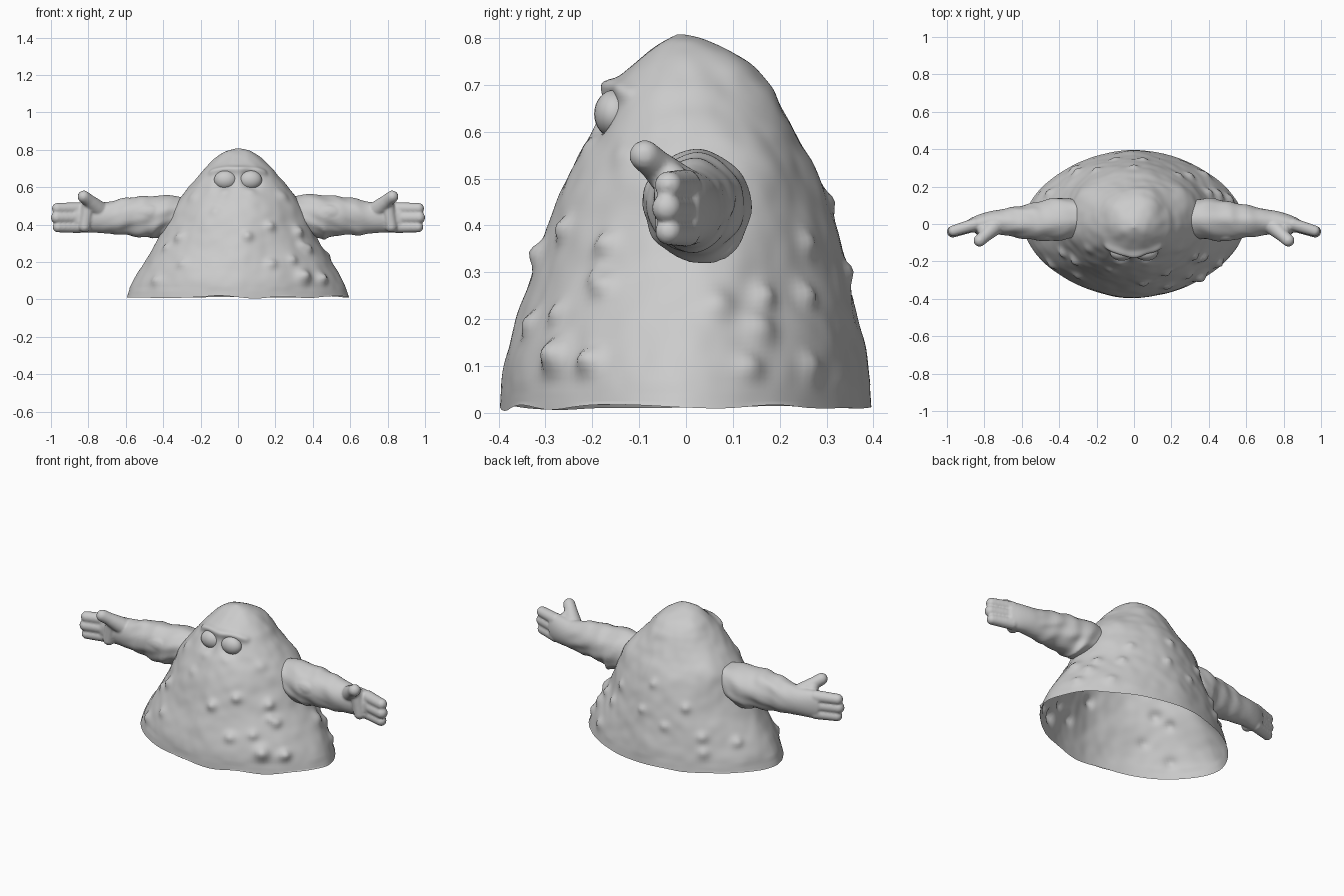
import bpy, bmesh, math
from mathutils import Vector, Matrix, noise

grey = bpy.data.materials.new("clay grey")
grey.diffuse_color = (0.6, 0.6, 0.6, 1)


def finish(bm, name):
    bmesh.ops.recalc_face_normals(bm, faces=bm.faces)
    mesh = bpy.data.meshes.new(name)
    bm.to_mesh(mesh)
    bm.free()
    mesh.materials.append(grey)
    mesh.polygons.foreach_set("use_smooth", [True] * len(mesh.polygons))
    obj = bpy.data.objects.new(name, mesh)
    bpy.context.collection.objects.link(obj)
    return obj


def spline(rows, u):
    """Catmull-Rom sample of a list of tuples, u in 0..1."""
    n = len(rows) - 1
    i = min(int(u * n), n - 1)
    t = u * n - i
    p = [rows[max(0, min(n, i + k))] for k in (-1, 0, 1, 2)]
    return [0.5 * (2 * b + (c - a) * t + (2 * a - 5 * b + 4 * c - d) * t ** 2
                   + (3 * b - a - 3 * c + d) * t ** 3) for a, b, c, d in zip(*p)]


def skin(bm, rings):
    for r0, r1 in zip(rings, rings[1:]):
        n = len(r0)
        for i in range(n):
            j = (i + 1) % n
            bm.faces.new((r0[i], r0[j], r1[j], r1[i]))


def ellipsoid(bm, centre, radii):
    m = Matrix.Translation(centre) @ Matrix.Diagonal((*radii, 1))
    bmesh.ops.create_uvsphere(bm, u_segments=24, v_segments=16, radius=1, matrix=m)


# Body profile: height, half width, front y, back y
BODY = [(0.01, 0.592, -0.396, 0.396), (0.10, 0.56, -0.388, 0.386),
        (0.20, 0.50, -0.36, 0.366), (0.30, 0.44, -0.325, 0.346),
        (0.40, 0.39, -0.29, 0.322), (0.50, 0.345, -0.25, 0.285),
        (0.58, 0.285, -0.214, 0.243), (0.65, 0.22, -0.188, 0.205),
        (0.70, 0.18, -0.165, 0.178), (0.75, 0.13, -0.11, 0.135),
        (0.79, 0.068, -0.055, 0.048), (0.806, 0.006, -0.02, -0.008)]

# Warts: x, z, side (-1 front, 1 back), radius, height
WARTS = [(0.05, 0.335, -1, .026, .022), (0.17, 0.39, -1, .024, .02),
         (0.32, 0.36, -1, .028, .024), (0.34, 0.29, -1, .022, .013),
         (0.37, 0.27, -1, .028, .024), (0.29, 0.21, -1, .024, .018),
         (0.35, 0.12, -1, .037, .038), (0.45, 0.11, -1, .028, .03),
         (0.18, 0.19, -1, .028, .02), (-0.31, 0.33, -1, .03, .022),
         (-0.44, 0.10, -1, .028, .016), (-0.30, 0.19, -1, .025, .013),
         (-0.38, 0.28, -1, .025, .018), (-0.12, 0.47, -1, .025, .008),
         (0.47, 0.23, 1, .038, .02), (0.45, 0.18, 1, .038, .02),
         (0.40, 0.25, 1, .027, .02), (0.51, 0.10, 1, .032, .018),
         (0.24, 0.36, 1, .025, .014), (0.30, 0.25, 1, .025, .015),
         (0.38, 0.10, 1, .03, .015), (0.05, 0.30, 1, .022, .014),
         (0.0, 0.45, 1, .022, .012), (-0.20, 0.35, 1, .025, .016),
         (-0.10, 0.24, 1, .025, .014), (-0.30, 0.20, 1, .028, .018),
         (-0.32, 0.12, 1, .03, .018), (-0.45, 0.17, 1, .028, .018),
         (-0.24, 0.55, -1, .035, .01), (0.24, 0.55, -1, .035, .01)]

heights = [(spline(BODY, k / 400), k / 400) for k in range(401)]


def row_at(z):
    return min(heights, key=lambda h: abs(h[0][0] - z))[0]


def power(z):
    """Cross-section exponent: slightly pointed sides low down, round at the head."""
    return 1.8 + 0.2 * max(0, min(1, (z - 0.3) / 0.35))


def on_body(x, z, side):
    _, a, f, b = row_at(z)
    e = power(z)
    y = (f + b) / 2 + side * (b - f) / 2 * max(0, 1 - abs(x / a) ** e) ** (1 / e)
    return Vector((x, y, z))


bumps = [(on_body(x, z, s), r, h) for x, z, s, r, h in WARTS]
# Eye sockets, the arched brow and soft cheeks
bumps += [(on_body(s * 0.07, 0.635, -1), 0.046, -0.034) for s in (-1, 1)]
bumps += [(on_body(x * 0.01, 0.697 - 2.2 * max(0, abs(x) * 0.01 - 0.05) ** 2, -1), 0.02, 0.008)
          for x in range(-14, 15, 2)]
bumps += [(on_body(s * 0.07, 0.575, -1), 0.03, 0.008) for s in (-1, 1)]
# Shoulders swelling towards the arms
bumps += [(on_body(s * 0.27, 0.535, 1), 0.07, 0.012) for s in (-1, 1)]

# Body shell, open underneath
bm = bmesh.new()
N, ROWS = 180, 90
rings = []
for k in range(ROWS):
    z, a, f, b = spline(BODY, k / (ROWS - 1))
    e = 2 / power(z)
    ring = []
    for i in range(N):
        t = 2 * math.pi * i / N
        c, s = math.cos(t), math.sin(t)
        p = Vector((a * math.copysign(abs(c) ** e, c),
                    (f + b) / 2 + (b - f) / 2 * math.copysign(abs(s) ** e, s), z))
        n = Vector((c / a, 2 * s / (b - f), 0)).normalized()
        n.z = 0.35 + 0.6 * max(0, z - 0.65) / 0.15
        d = 0.008 * noise.noise(p * 6) + 0.003 * noise.noise(p * 17)
        d *= 0.4 if z < 0.05 else 1
        d += sum(h * math.exp(-((p - q).length / r) ** 2)
                 for q, r, h in bumps if (p - q).length < 3 * r)
        p += n * d
        if k == 0:
            p.z = 0.012 + 0.012 * noise.noise(Vector((p.x, p.y, 0)) * 5)
        ring.append(bm.verts.new(p))
    rings.append(ring)
skin(bm, rings)
bm.faces.new(rings[-1])
finish(bm, "body")

# Eyes
for s, side in ((-1, "left"), (1, "right")):
    bm = bmesh.new()
    ellipsoid(bm, (s * 0.066, -0.153, 0.638), (0.062, 0.043, 0.051))
    finish(bm, side + "_eye")

# Arm stations: x, centre y, centre z, y radius, z radius, shear to follow the body
ARM = [(0.29, 0.028, 0.44, 0.095, 0.100, 0.8), (0.40, 0.026, 0.44, 0.114, 0.116, 0.4),
       (0.48, 0.018, 0.442, 0.106, 0.112, 0), (0.56, 0.014, 0.444, 0.094, 0.104, 0),
       (0.64, 0.012, 0.440, 0.080, 0.094, 0), (0.71, 0.010, 0.436, 0.068, 0.084, 0),
       (0.77, 0.008, 0.437, 0.060, 0.080, 0), (0.83, 0.002, 0.437, 0.048, 0.080, 0),
       (0.88, -0.008, 0.436, 0.036, 0.074, 0)]
# Finger and thumb chains: start, end, start radius, end radius
DIGITS = [((0.85, -0.002, 0.486), (0.965, -0.037, 0.486), 0.034, 0.030),
          ((0.85, -0.004, 0.437), (0.969, -0.041, 0.437), 0.036, 0.032),
          ((0.85, -0.002, 0.388), (0.962, -0.037, 0.387), 0.034, 0.029),
          ((0.75, -0.018, 0.485), (0.80, -0.066, 0.530), 0.046, 0.034),
          ((0.80, -0.066, 0.530), (0.825, -0.088, 0.549), 0.034, 0.033),
          ((0.80, -0.034, 0.50), (0.82, -0.034, 0.39), 0.036, 0.032)]

for s, side in ((-1, "left"), (1, "right")):
    bm = bmesh.new()
    rings = []
    for k in range(60):
        x, yc, zc, ry, rz, shear = spline(ARM, k / 59)
        ring = []
        for i in range(48):
            t = 2 * math.pi * i / 48
            # sleeve folds fade out towards the wrist
            fold = max(0, min(1, (0.74 - x) / 0.1))
            q = Vector((x * 9 + 1.5 * math.sin(t), math.cos(t) * 1.2, math.sin(t) * 1.2 + 7 * s))
            g = 1 + fold * (0.09 * noise.noise(q) + 0.025 * math.sin(x * 62 + 1.6 * math.sin(t + s)))
            y, z = ry * g * math.cos(t), rz * g * math.sin(t)
            ring.append(bm.verts.new((s * (x - shear * z), yc + y, zc + z)))
        rings.append(ring)
    skin(bm, rings)
    bm.faces.new(rings[0])
    bm.faces.new(rings[-1])
    # raised cloth patch on the front of the sleeve
    ellipsoid(bm, (s * 0.48, -0.062, 0.462), (0.082, 0.030, 0.044))
    for a, b, ra, rb in DIGITS:
        for k in range(9):
            c = Vector(a).lerp(Vector(b), k / 8)
            r = ra + (rb - ra) * k / 8
            ellipsoid(bm, (s * c.x, c.y, c.z), (r, r, r))
    arm = finish(bm, side + "_arm")
    # fuse the arm, palm and fingers into one soft surface
    mod = arm.modifiers.new("fuse", "REMESH")
    mod.mode = "VOXEL"
    mod.voxel_size = 0.007
    mod.use_smooth_shade = True
    mod = arm.modifiers.new("soften", "SMOOTH")
    mod.factor = 0.5
    mod.iterations = 3
